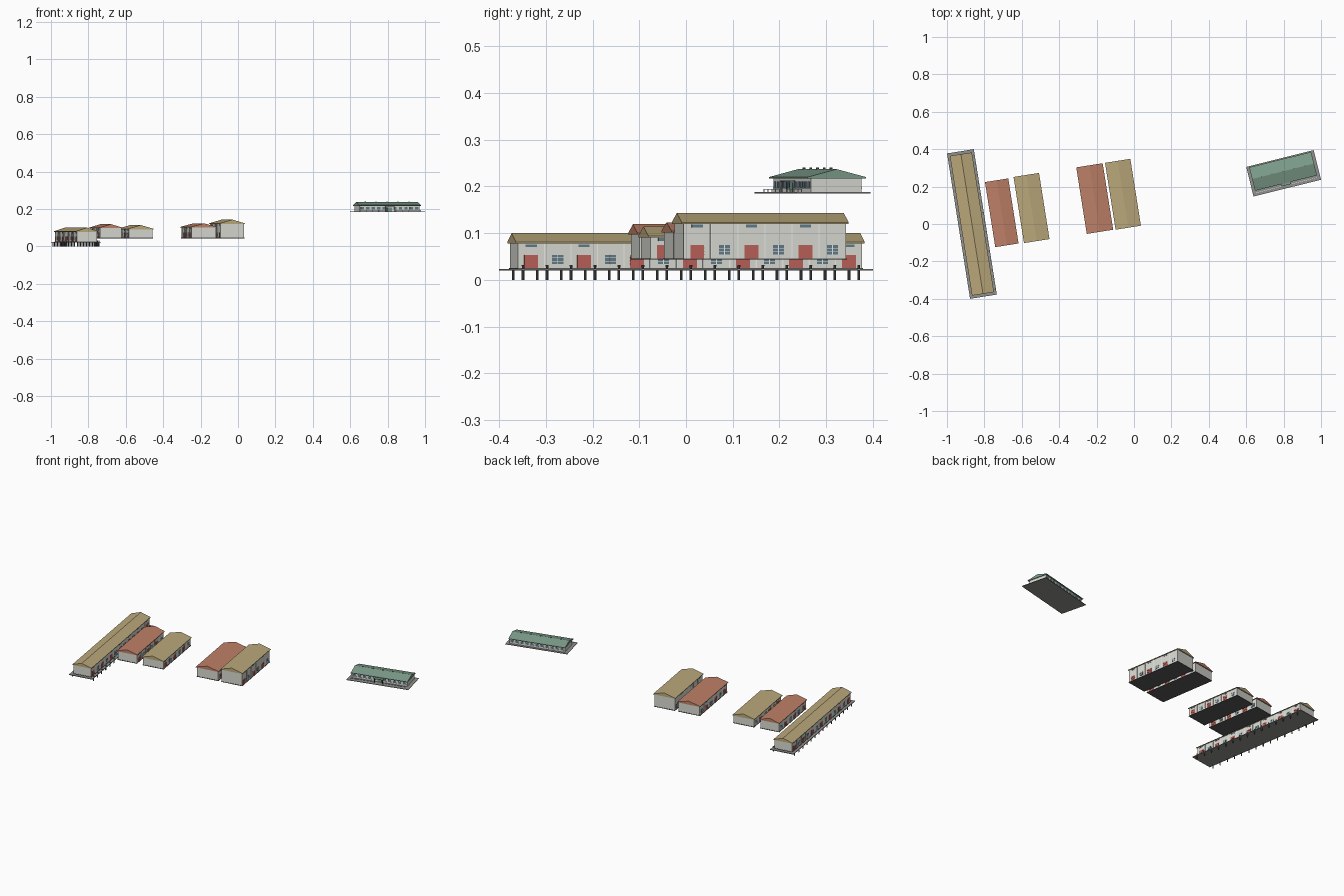
import bpy, bmesh, math
from mathutils import Matrix, Vector

if "Cube" in bpy.data.objects:
    bpy.data.objects.remove(bpy.data.objects["Cube"])

def mat(name, r, g, b):
    m = bpy.data.materials.new(name)
    m.diffuse_color = (r, g, b, 1)
    m.use_nodes = True
    m.node_tree.nodes["Principled BSDF"].inputs["Base Color"].default_value = m.diffuse_color
    return m

WALL = mat("pale_wall", .70, .70, .65)
TRIM = mat("white_trim", .85, .85, .82)
DARK = mat("dark_timber", .10, .10, .10)
DECK = mat("deck_grey", .28, .28, .27)
DOOR = mat("red_door", .50, .12, .10)
GLASS = mat("blue_glass", .12, .20, .25)
KHAKI = mat("khaki_roof", .50, .40, .20)
RUST = mat("rust_roof", .52, .22, .14)
GREEN = mat("green_roof", .20, .33, .25)

def add_box(bm, x0, x1, y0, y1, z0, z1):
    m = Matrix.Translation(((x0 + x1) / 2, (y0 + y1) / 2, (z0 + z1) / 2)) @ \
        Matrix.Diagonal((abs(x1 - x0), abs(y1 - y0), z1 - z0, 1))
    bmesh.ops.create_cube(bm, size=1, matrix=m)

def finish(bm, name, place, material):
    bmesh.ops.recalc_face_normals(bm, faces=bm.faces)
    me = bpy.data.meshes.new(name)
    bm.to_mesh(me)
    bm.free()
    ob = bpy.data.objects.new(name, me)
    bpy.context.collection.objects.link(ob)
    ob.location = (place[0], place[1], 0)
    ob.rotation_euler.z = math.radians(place[2])
    me.materials.append(material)
    return ob

def boxes(name, place, material, items):
    bm = bmesh.new()
    for b in items:
        add_box(bm, *b)
    return finish(bm, name, place, material)

def gable_roof(name, place, material, w, l, eave, ridge, turn=0):
    # extruded gable profile, ridge along local y (or x when turned)
    bm = bmesh.new()
    prof = [(-w / 2, eave - .003), (w / 2, eave - .003), (w / 2, eave), (0, ridge), (-w / 2, eave)]
    f = bm.faces.new([bm.verts.new((x, -l / 2, z)) for x, z in prof])
    ext = bmesh.ops.extrude_face_region(bm, geom=[f])
    bmesh.ops.translate(bm, vec=(0, l, 0), verts=[v for v in ext["geom"] if isinstance(v, bmesh.types.BMVert)])
    bmesh.ops.rotate(bm, cent=(0, 0, 0), matrix=Matrix.Rotation(math.radians(turn), 3, 'Z'), verts=bm.verts)
    return finish(bm, name, place, material)

def warehouse(name, cx, cy, base, eave, ridge, w, l, bays, roof):
    place = (cx, cy, 9)
    hw, hl = w / 2 - .005, l / 2 - .005
    boxes(name + "_walls", place, WALL, [(-hw, hw, -hl, hl, base, eave)])
    boxes(name + "_plinth", place, DARK, [(-hw - .002, hw + .002, -hl - .002, hl + .002, base - .001, base + .002)])
    gable_roof(name + "_roof", place, roof, w, l, eave, ridge)
    doors, panes, trims = [], [], []
    step = 2 * hl / bays
    for s in (-1, 1):
        def side(y0, y1, z0, z1, t):
            return (s * (hw - .001), s * (hw + t), y0, y1, z0, z1)
        for i in range(bays):
            y = -hl + step * (i + .5)
            if i % 2 == 0:
                # loading door with ribs, clerestory window above
                doors.append(side(y - .015, y + .015, base + .002, base + .030, .0012))
                doors += [side(y - .015, y + .015, base + z, base + z + .002, .002) for z in (.009, .016, .023)]
                panes.append(side(y - .012, y + .012, eave - .011, eave - .005, .0012))
            else:
                panes.append(side(y - .012, y + .012, base + .010, base + .030, .0012))
                trims.append(side(y - .001, y + .001, base + .010, base + .030, .002))
                trims += [side(y - .012, y + .012, base + z, base + z + .001, .002) for z in (.016, .023)]
            if i:
                yb = -hl + step * i
                trims.append(side(yb - .0012, yb + .0012, base, eave - .003, .0015))
    boxes(name + "_doors", place, DOOR, doors)
    boxes(name + "_windows", place, GLASS, panes)
    boxes(name + "_pilasters", place, TRIM, trims)

# five warehouses
warehouse("pier_shed", -.8665, 0, .0235, .081, .100, .119, .756, 13, KHAKI)
warehouse("rust_shed_west", -.707, .060, .044, .100, .119, .126, .352, 6, RUST)
warehouse("khaki_shed_west", -.548, .0855, .044, .094, .114, .138, .358, 6, KHAKI)
warehouse("rust_shed_east", -.210, .136, .044, .104, .123, .143, .360, 6, RUST)
warehouse("khaki_shed_east", -.059, .159, .044, .123, .143, .137, .362, 6, KHAKI)

# pier deck on piles
pier = (-.8665, 0, 9)
boxes("pier_deck", pier, DECK, [(-.0725, .0725, -.3935, .3935, .0195, .0235)])
bm = bmesh.new()
for i in range(15):
    for x in (-.066, .066):
        bmesh.ops.create_cone(bm, cap_ends=True, segments=8, radius1=.003, radius2=.003, depth=.020,
                              matrix=Matrix.Translation((x, -.364 + i * .052, .010)))
finish(bm, "pier_piles", pier, DARK)
bm = bmesh.new()
for i in range(15):
    bmesh.ops.create_cone(bm, cap_ends=True, segments=8, radius1=.0025, radius2=.003, depth=.008,
                          matrix=Matrix.Translation((.068, -.364 + i * .052, .0275)))
finish(bm, "pier_bollards", pier, DARK)

# green-roofed hall on a platform
hall = (.797, .2815, 14)
boxes("hall_platform", (.80, .271, 14), DECK, [(-.186, .186, -.0815, .0815, .1845, .1875)])
boxes("hall_walls", hall, WALL, [(-.166, .166, -.056, .056, .186, .220)])
gable_roof("hall_roof", hall, GREEN, .129, .341, .220, .237, 90)
bm = bmesh.new()
for i in range(5):
    bmesh.ops.create_cone(bm, cap_ends=True, segments=8, radius1=.003, radius2=.003, depth=.008,
                          matrix=Matrix.Translation((-.12 + i * .06, 0, .2365)))
finish(bm, "hall_roof_vents", hall, DARK)
panes, frames = [], []
for s in (-1, 1):
    for i in range(11):
        x = -.15 + i * .03
        if s == -1 and i == 5:
            continue
        panes.append((x - .009, x + .009, s * .055, s * .0572, .198, .211))
        frames.append((x - .010, x + .010, s * .055, s * .058, .196, .198))
boxes("hall_windows", hall, GLASS, panes)
boxes("hall_window_sills", hall, TRIM, frames)
# entrance door, canopy, posts
boxes("hall_door", hall, GREEN, [(-.013, .013, -.058, -.055, .1875, .208)])
boxes("hall_canopy", hall, GREEN, [(-.026, .026, -.076, -.055, .210, .213)])
boxes("hall_canopy_posts", hall, DARK, [(x - .0015, x + .0015, -.075, -.072, .1875, .210) for x in (-.024, .024)])
# low white rail along the platform front
rail = [(s * .03, s * .166, -.077, -.0755, .193, .1945) for s in (-1, 1)]
rail += [(s * (.03 + i * .034) - .001, s * (.03 + i * .034) + .001, -.077, -.0755, .187, .1945)
         for s in (-1, 1) for i in range(5)]
boxes("hall_front_rail", hall, TRIM, rail)
